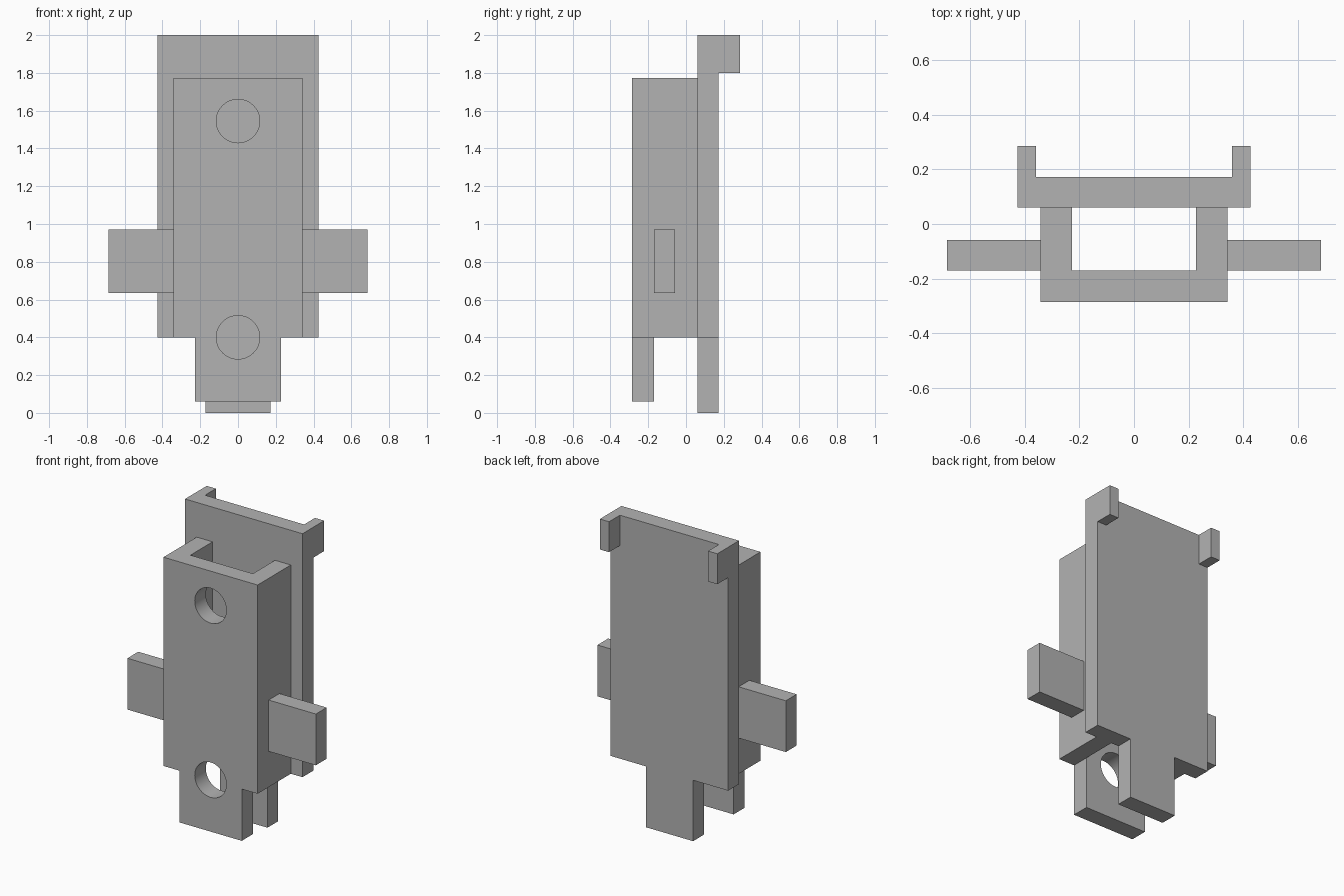
import bpy
import bmesh
from math import radians
from mathutils import Matrix, Vector

cube = bpy.data.objects.get("Cube")
if cube:
    bpy.data.objects.remove(cube, do_unlink=True)

grey = bpy.data.materials.new("plain grey")
grey.use_nodes = True
grey.diffuse_color = (0.45, 0.45, 0.45, 1)
grey.node_tree.nodes["Principled BSDF"].inputs["Base Color"].default_value = grey.diffuse_color


def finish(name, bm):
    bmesh.ops.recalc_face_normals(bm, faces=bm.faces)
    mesh = bpy.data.meshes.new(name)
    bm.to_mesh(mesh)
    bm.free()
    mesh.materials.append(grey)
    obj = bpy.data.objects.new(name, mesh)
    bpy.context.collection.objects.link(obj)
    return obj


def extrude(name, points, offset):
    bm = bmesh.new()
    face = bm.faces.new([bm.verts.new(p) for p in points])
    grown = bmesh.ops.extrude_face_region(bm, geom=[face], use_keep_orig=True)
    moved = [v for v in grown["geom"] if isinstance(v, bmesh.types.BMVert)]
    bmesh.ops.translate(bm, verts=moved, vec=Vector(offset))
    return finish(name, bm)


def box(name, x, y, z):
    corners = [(x[0], y[0]), (x[1], y[0]), (x[1], y[1]), (x[0], y[1])]
    return extrude(name, [(a, b, z[0]) for a, b in corners], (0, 0, z[1] - z[0]))


def tongued_plate(name, half, tongue, bottom, shoulder, top, y):
    right = [(tongue, bottom), (tongue, shoulder), (half, shoulder), (half, top)]
    outline = right + [(-x, z) for x, z in reversed(right)]
    return extrude(name, [(x, y[0], z) for x, z in outline], (0, y[1] - y[0], 0))


shoulder = 0.40
front, inner = -0.285, -0.17
back_near, back_far = 0.06, 0.172

# Back plate and front wall, each with a tongue below
tongued_plate("back_plate", 0.427, 0.172, 0, shoulder, 2, (back_near, back_far))
wall = tongued_plate("front_wall", 0.342, 0.227, 0.06, shoulder, 1.772, (front, inner))

# Round holes through the front wall
for height in (1.545, shoulder):
    bm = bmesh.new()
    spin = Matrix.Translation((0, front, height)) @ Matrix.Rotation(radians(90), 4, "X")
    bmesh.ops.create_cone(bm, cap_ends=True, segments=48, radius1=0.115,
                          radius2=0.115, depth=0.5, matrix=spin)
    cutter = finish("hole_cutter", bm)
    cutter.hide_render = True
    cut = wall.modifiers.new("hole", "BOOLEAN")
    cut.operation = "DIFFERENCE"
    cut.solver = "EXACT"
    cut.object = cutter
    bpy.ops.object.select_all(action="DESELECT")
    wall.select_set(True)
    bpy.context.view_layer.objects.active = wall
    bpy.ops.object.modifier_apply(modifier=cut.name)
    bpy.data.objects.remove(cutter, do_unlink=True)
bpy.ops.object.shade_smooth_by_angle(angle=radians(30))

# Mirrored side walls, side tabs and rear lugs
for side, sign in (("left", 1), ("right", -1)):
    def span(a, b):
        return sorted((sign * a, sign * b))

    box(side + "_channel_wall", span(0.227, 0.342), (inner, back_near), (shoulder, 1.772))
    box(side + "_tab", span(0.342, 0.685), (inner, -0.058), (0.635, 0.972))
    box(side + "_rear_lug", span(0.36, 0.427), (back_far, 0.285), (1.8, 2))
